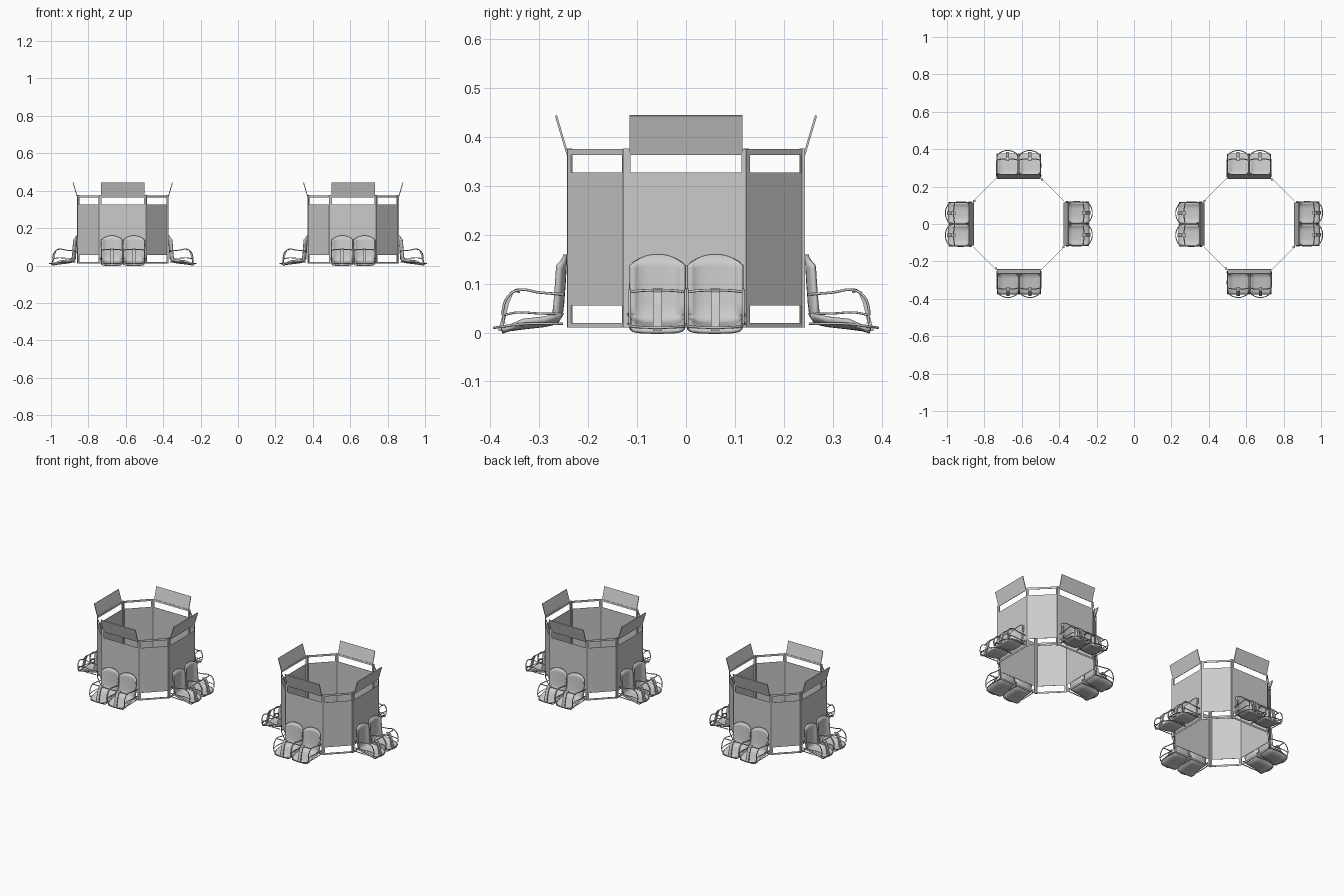
import bpy, bmesh
from math import pi
from mathutils import Matrix, Vector

cube = bpy.data.objects.get("Cube")
if cube:
    bpy.data.objects.remove(cube)

grey = bpy.data.materials.new("light_grey")
grey.use_nodes = True
colour = (0.6, 0.6, 0.6, 1)
grey.diffuse_color = colour
grey.node_tree.nodes["Principled BSDF"].inputs["Base Color"].default_value = colour

UNIT_X = 0.616
APOTHEM, HALF = 0.242, 0.123
parts = []  # (name, data, local matrix) for one quarter of a booth ring


def add_part(name, bm, matrix=Matrix(), smooth=False):
    bmesh.ops.recalc_face_normals(bm, faces=bm.faces)
    mesh = bpy.data.meshes.new(name)
    bm.to_mesh(mesh)
    bm.free()
    mesh.materials.append(grey)
    for f in mesh.polygons:
        f.use_smooth = smooth
    parts.append((name, mesh, matrix))
    return mesh


def box(name, centre, size, matrix=Matrix()):
    bm = bmesh.new()
    bmesh.ops.create_cube(bm, size=1)
    bmesh.ops.transform(bm, verts=bm.verts,
                        matrix=Matrix.Translation(centre) @ Matrix.Diagonal((*size, 1)))
    add_part(name, bm, matrix)


def tube(name, points, radius, offsets, closed=False):
    """Round tube through (x, outward, z) points."""
    curve = bpy.data.curves.new(name, "CURVE")
    curve.dimensions = "3D"
    curve.bevel_depth = radius
    curve.bevel_resolution = 2
    curve.resolution_u = 5
    curve.use_fill_caps = True
    sp = curve.splines.new("BEZIER")
    sp.bezier_points.add(len(points) - 1)
    sp.use_cyclic_u = closed
    for bp, (x, d, z) in zip(sp.bezier_points, points):
        bp.co = (x, -d, z)
        bp.handle_left_type = bp.handle_right_type = "AUTO"
    curve.materials.append(grey)
    for x in offsets:
        parts.append((name, curve, Matrix.Translation((x, 0, 0))))


# Wall side: panel, rails and posts; used for seat walls and corner walls
def wall(name, half, matrix):
    thin = 0.0012
    box(name + "_panel", (0, 0, 0.191), (2 * half, thin, 0.272), matrix)
    box(name + "_top_rail", (0, 0, 0.369), (2 * half, thin, 0.012), matrix)
    box(name + "_bottom_rail", (0, 0, 0.015), (2 * half, thin, 0.010), matrix)
    for s in (-1, 1):
        box(name + "_edge_strip", (s * (half - 0.005), 0, 0.192), (0.010, thin, 0.364), matrix)


wall("seat_wall", HALF, Matrix.Translation((0, -APOTHEM, 0)))
corner_mid = (APOTHEM + HALF) / 2
corner_half = (APOTHEM - HALF) / 2 * 2 ** 0.5
wall("corner_wall", corner_half,
     Matrix.Translation((corner_mid, -corner_mid, 0)) @ Matrix.Rotation(pi / 4, 4, "Z"))
box("corner_post", (-HALF, -APOTHEM + 0.004, 0.193), (0.011, 0.011, 0.366))

# Sign board leaning outward above each seat wall
bm = bmesh.new()
profile = [(0.240, 0.364), (0.264, 0.445), (0.268, 0.443), (0.244, 0.363)]
face = bm.faces.new([bm.verts.new((-0.116, -d, z)) for d, z in profile])
ext = bmesh.ops.extrude_face_region(bm, geom=[face])
bmesh.ops.translate(bm, vec=(0.232, 0, 0),
                    verts=[v for v in ext["geom"] if isinstance(v, bmesh.types.BMVert)])
add_part("sign_board", bm)

# Seat shell: a path swept sideways, with arched top and raised wings
path = [(0.251, 0.160), (0.252, 0.135), (0.254, 0.100), (0.257, 0.060), (0.260, 0.036),
        (0.268, 0.024), (0.290, 0.019), (0.335, 0.014), (0.365, 0.010), (0.378, 0.005)]
COLS = 12
bm = bmesh.new()
rows = []
for i, (d, z) in enumerate(path):
    row = []
    for j in range(COLS + 1):
        u = 2 * j / COLS - 1
        back = i < 5
        half = 0.049 if i == len(path) - 1 else 0.053
        arch = 0.022 * abs(u) ** 2.5 if i == 0 else 0.003 * u * u if i == 1 else 0
        wing = 0.014 * u ** 4
        dd = d + (wing if back else 0)
        zz = z - arch + (0 if back else wing * (0.3 if i > 7 else 1))
        row.append(bm.verts.new((half * u, -dd, zz)))
    rows.append(row)
for a, b in zip(rows, rows[1:]):
    for j in range(COLS):
        bm.faces.new((a[j], a[j + 1], b[j + 1], b[j]))
bmesh.ops.recalc_face_normals(bm, faces=bm.faces)
bmesh.ops.solidify(bm, geom=bm.faces[:], thickness=0.008)
shell = add_part("seat_shell", bm, Matrix.Translation((-0.058, 0, 0)), True)
parts.append(("seat_shell", shell, Matrix.Translation((0.060, 0, 0))))

# Tubular arms, lap bar and seat frame, one set per seat
seats = (-0.058, 0.060)
for s in (-1, 1):
    x = s * 0.057
    tube("arm_rest", [(x, 0.250, 0.078), (x, 0.300, 0.082), (x, 0.342, 0.087),
                      (x, 0.362, 0.076), (x, 0.374, 0.048), (x, 0.372, 0.018)], 0.0026, seats)
    tube("side_bar", [(x, 0.250, 0.038), (x, 0.300, 0.039), (x, 0.345, 0.041),
                      (x, 0.372, 0.036)], 0.0022, seats)
tube("lap_bar", [(-0.057, 0.342, 0.083), (-0.030, 0.347, 0.086), (0.030, 0.347, 0.086),
                 (0.057, 0.342, 0.083)], 0.0028, seats)
tube("seat_frame", [(-0.057, 0.252, 0.018), (-0.058, 0.340, 0.017), (-0.047, 0.377, 0.012),
                    (0.047, 0.377, 0.012), (0.058, 0.340, 0.017), (0.057, 0.252, 0.018)],
     0.0025, seats)

# Strap from the lap bar down to the front of the seat
bm = bmesh.new()
strap = [(0.342, 0.090), (0.356, 0.083), (0.366, 0.060), (0.373, 0.030), (0.380, 0.003)]
prev = None
for d, z in strap:
    ring = [bm.verts.new((x, -(d + t), z)) for x, t in
            ((-0.009, -0.004), (0.009, -0.004), (0.009, 0.004), (-0.009, 0.004))]
    if prev:
        for k in range(4):
            n = (k + 1) % 4
            bm.faces.new((prev[k], prev[n], ring[n], ring[k]))
    else:
        bm.faces.new(ring)
    prev = ring
bm.faces.new(prev)
strap_mesh = add_part("seat_strap", bm, Matrix.Translation((-0.058, 0, 0)))
parts.append(("seat_strap", strap_mesh, Matrix.Translation((0.060, 0, 0))))

# Place four quarters around each of the two booths
for side, cx in (("right", -UNIT_X), ("left", UNIT_X)):
    for k in range(4):
        place = Matrix.Translation((cx, 0, 0)) @ Matrix.Rotation(k * pi / 2, 4, "Z")
        for name, data, local in parts:
            obj = bpy.data.objects.new(f"{side}_{name}", data)
            bpy.context.scene.collection.objects.link(obj)
            obj.matrix_world = place @ local
